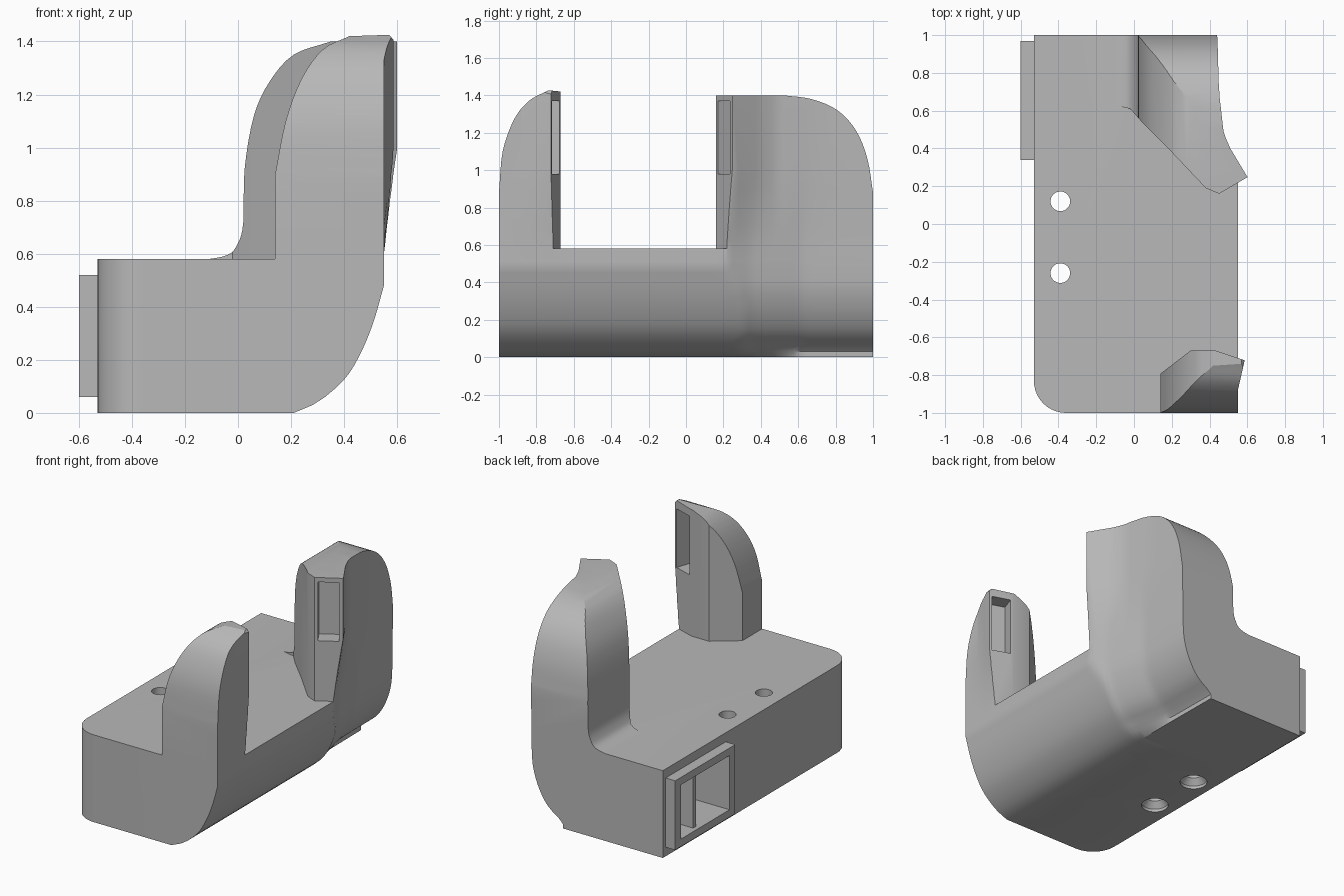
import bpy, bmesh, math
from mathutils import Matrix, Vector

cube = bpy.data.objects.get("Cube")
if cube:
    bpy.data.objects.remove(cube, do_unlink=True)

grey = bpy.data.materials.new("plain_grey")
grey.use_nodes = True
grey.diffuse_color = (0.48, 0.48, 0.48, 1)
grey.node_tree.nodes["Principled BSDF"].inputs["Base Color"].default_value = (0.48, 0.48, 0.48, 1)


def loft(name, rings):
    """Closed solid through a list of equal-length rings."""
    bm = bmesh.new()
    vs = [[bm.verts.new(p) for p in ring] for ring in rings]
    n = len(rings[0])
    for a, b in zip(vs, vs[1:]):
        for i in range(n):
            j = (i + 1) % n
            bm.faces.new((a[i], a[j], b[j], b[i]))
    bm.faces.new(vs[0])
    bm.faces.new(vs[-1])
    bmesh.ops.recalc_face_normals(bm, faces=bm.faces)
    me = bpy.data.meshes.new(name)
    bm.to_mesh(me)
    bm.free()
    me.materials.append(grey)
    ob = bpy.data.objects.new(name, me)
    bpy.context.collection.objects.link(ob)
    return ob


def prism(name, pts, axis, lo, hi):
    """Extrude a 2D outline along one axis."""
    place = {"x": lambda p, t: (t, p[0], p[1]),
             "y": lambda p, t: (p[0], t, p[1]),
             "z": lambda p, t: (p[0], p[1], t)}[axis]
    return loft(name, [[place(p, t) for p in pts] for t in (lo, hi)])


def box(name, x, y, z):
    return prism(name, [(x[0], y[0]), (x[1], y[0]), (x[1], y[1]), (x[0], y[1])], "z", *z)


def lathe(name, x, y, profile, n=32):
    return loft(name, [[(x + r * math.cos(math.tau * i / n), y + r * math.sin(math.tau * i / n), z)
                        for i in range(n)] for r, z in profile])


def combine(ob, other, op):
    mod = ob.modifiers.new("cut", "BOOLEAN")
    mod.operation, mod.object, mod.solver = op, other, "EXACT"
    bpy.context.view_layer.objects.active = ob
    bpy.ops.object.modifier_apply(modifier=mod.name)
    bpy.data.objects.remove(other, do_unlink=True)


def curve(pts, n=4):
    """Smooth line through a few points."""
    p = [Vector(q) for q in pts]
    p = [2 * p[0] - p[1]] + p + [2 * p[-1] - p[-2]]
    out = []
    for a, b, c, d in zip(p, p[1:], p[2:], p[3:]):
        for i in range(n):
            t = i / n
            out.append(0.5 * (2 * b + (c - a) * t + (2 * a - 5 * b + 4 * c - d) * t * t
                              + (3 * b - a - 3 * c + d) * t ** 3))
    return [tuple(q) for q in out + [p[-2]]]


def interp(table, t):
    if t <= table[0][0]:
        return table[0][1]
    for (a, u), (b, v) in zip(table, table[1:]):
        if t <= b:
            return u + (v - u) * (t - a) / (b - a)
    return table[-1][1]


# Outer (left-hand) side: rounded hull, narrower behind the rear horn
hull = [(z, x) for x, z in curve([(.21, 0), (.3, .04), (.4, .125), (.46, .22), (.51, .34), (.55, .48)])]
rear = [(z, x) for x, z in curve([(.21, .04), (.32, .12), (.39, .23), (.43, .36), (.44, .5)])]
low_flare = [(.16, .125), (.22, .11), (.35, .06), (.62, 0), (1, -.005)]
high_flare = [(.16, .22), (.25, .16), (.4, .07), (.48, .035), (.7, .01), (1, 0)]
front_flare = [(-.88, 0), (-.66, .05)]


def outer(y, z):
    k = min(1, max(0, (z - .6) / .4))
    if y < .15:
        return interp(hull, z) + k * interp(front_flare, y)
    flare = (1 - k) * interp(low_flare, y) + k * interp(high_flare, y)
    return min(interp(hull, z) + .05 * k, interp(rear, z) + flare)


heights = [.03 * i for i in range(18)] + [.6, .7, .8, .9, 1, 1.5]
stations = [-1.05, -.88, -.77, -.66, 0, .14] + [.16 + .03 * i for i in range(18)] + [.75, 1.05]
blank = loft("blank", [[(-.7, y, 0)] + [(outer(y, z), y, z) for z in heights] + [(-.7, y, 1.5)]
                       for y in stations])

# Base block with one rounded vertical corner
corner = [(-.36 - .17 * math.sin(a), -.83 - .17 * math.cos(a))
          for a in [math.pi / 2 * i / 10 for i in range(11)]]
body = prism("holder_body", corner + [(-.53, 1), (.8, 1), (.8, -1)], "z", -.1, .58)


# Horns: plan outline, front profile and side profile intersected
def horn(name, plan, front, side):
    ob = prism(name, plan, "z", .3, 1.6)
    combine(ob, prism("front_cut", front, "y", -1.3, 1.3), "INTERSECT")
    combine(ob, prism("side_cut", side, "x", -.9, .9), "INTERSECT")
    return ob


front_horn = horn(
    "front_horn",
    [(.1, -1.1), (.13, -.8), (.3, -.67), (.43, -.67), (.7, -.76), (.7, -1.1)],
    [(.14, .4)] + curve([(.14, .9), (.18, 1.1), (.24, 1.26), (.32, 1.37), (.42, 1.42)])
    + [(.57, 1.425), (.6, 1.39), (.7, 1.39), (.7, .4)],
    [(-1, .4)] + curve([(-1, .88), (-.98, 1.1), (-.92, 1.27), (-.84, 1.37), (-.74, 1.425)])
    + [(-.5, 1.425), (-.5, .4)])
rear_horn = horn(
    "rear_horn",
    [(-.15, 1.1), (-.15, .64), (-.02, .61), (.05, .53), (.2, .38), (.38, .19), (.45, .16),
     (.75, .335), (.75, 1.1)],
    [(-.14, .4)] + curve([(-.14, .575), (-.04, .595), (0, .64), (.02, .72), (.025, .92), (.06, 1.12),
                          (.12, 1.25), (.21, 1.35), (.35, 1.4)]) + [(.7, 1.4), (.7, .4)],
    [(0, .4), (0, 1.4)] + curve([(.52, 1.4), (.67, 1.38), (.81, 1.32), (.91, 1.21), (.97, 1.06), (1, .88)])
    + [(1, .4)])
for part in (front_horn, rear_horn):
    combine(body, part, "UNION")
combine(body, blank, "INTERSECT")


# Slots in the horn end faces
def slot(a, b, inward):
    a, b = Vector(a), Vector(b)
    d = (b - a).normalized()
    n = Vector((-d.y, d.x)) * inward
    a, b = a + d * .02, b - d * .02
    pts = [a - n * .05, b - n * .05, b + n * .1, a + n * .1]
    combine(body, prism("slot", [tuple(p) for p in pts], "z", .98, 1.37), "DIFFERENCE")


slot((.45, .16), (.595, .245), 1)
slot((.43, -.67), (.59, -.723), -1)

# Countersunk screw holes
for y in (.12, -.26):
    combine(body, lathe("screw_hole", -.39, y, [(.085, -.02), (.085, .02), (.052, .06), (.052, .7)]),
            "DIFFERENCE")

# Socket frame on the right-hand wall, with a recess and divider
combine(body, box("socket_frame", (-.6, -.45), (.34, .97), (.06, .52)), "UNION")
combine(body, box("socket_recess", (-.7, -.3), (.4, .91), (.11, .47)), "DIFFERENCE")
combine(body, box("socket_divider", (-.57, -.28), (.71, .74), (.09, .49)), "UNION")

body.data.materials.clear()
body.data.materials.append(grey)
for p in body.data.polygons:
    p.material_index = 0
for o in bpy.context.selected_objects:
    o.select_set(False)
body.select_set(True)
bpy.context.view_layer.objects.active = body
bpy.ops.object.shade_smooth_by_angle(angle=math.radians(25))
